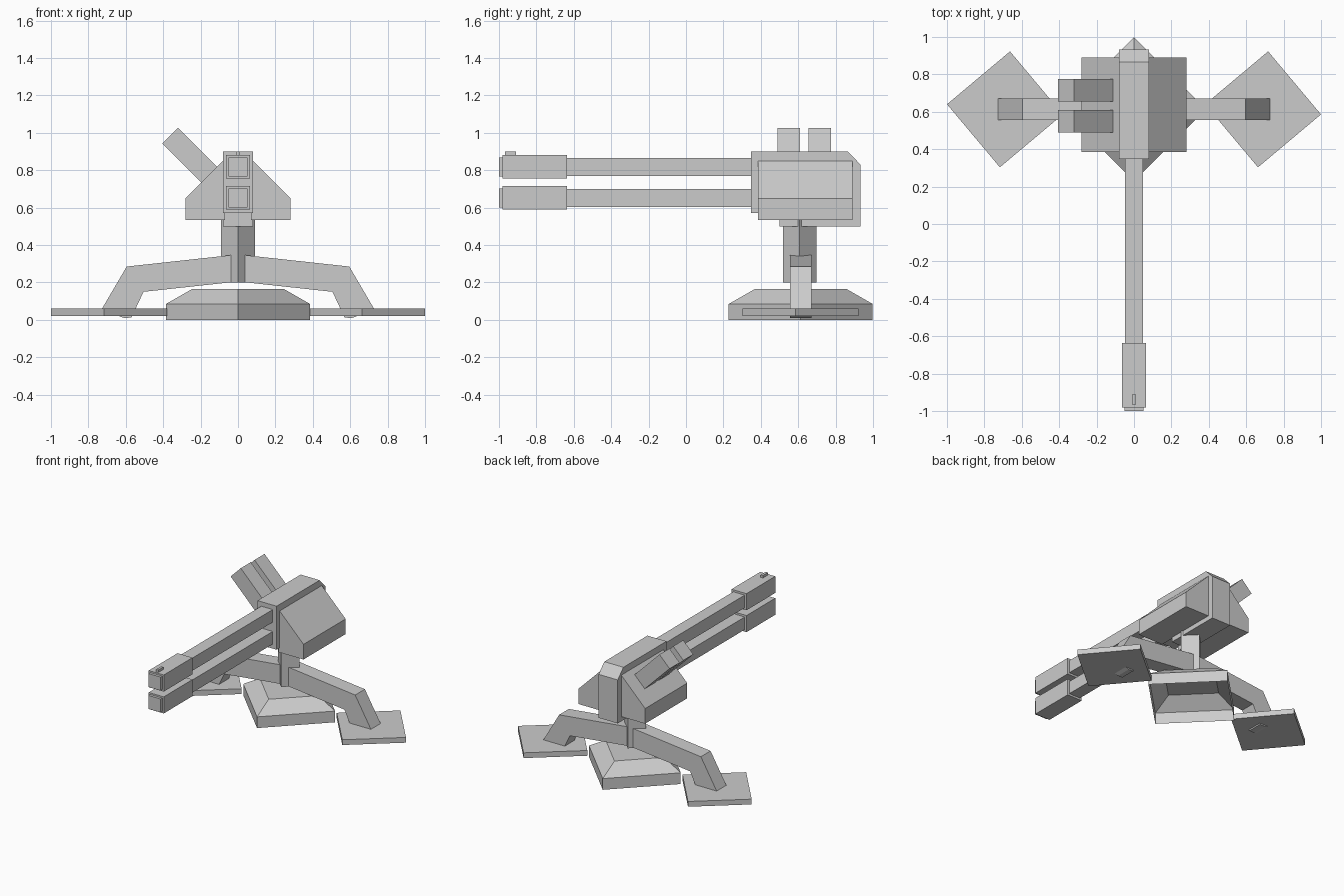
import bpy, bmesh, math
from mathutils import Vector

if "Cube" in bpy.data.objects:
    bpy.data.objects.remove(bpy.data.objects["Cube"], do_unlink=True)

grey = bpy.data.materials.new("light grey")
grey.use_nodes = True
grey.diffuse_color = (0.6, 0.6, 0.6, 1)
grey.node_tree.nodes["Principled BSDF"].inputs["Base Color"].default_value = (0.6, 0.6, 0.6, 1)

CENTRE_Y = 0.613   # axis of the stand


def finish(name, bm):
    bmesh.ops.recalc_face_normals(bm, faces=bm.faces)
    mesh = bpy.data.meshes.new(name)
    bm.to_mesh(mesh)
    bm.free()
    mesh.materials.append(grey)
    obj = bpy.data.objects.new(name, mesh)
    bpy.context.collection.objects.link(obj)
    return obj


def prism(name, profile, axis, start, end):
    """Extrude a profile: (x, z) points along y, or (y, z) points along x."""
    bm = bmesh.new()
    place = (lambda a, b, t: (a, t, b)) if axis == "y" else (lambda a, b, t: (t, a, b))
    face = bm.faces.new([bm.verts.new(place(a, b, start)) for a, b in profile])
    new = bmesh.ops.extrude_face_region(bm, geom=[face])["geom"]
    shift = Vector(place(0, 0, end - start))
    bmesh.ops.translate(bm, vec=shift, verts=[v for v in new if isinstance(v, bmesh.types.BMVert)])
    return finish(name, bm)


def box(name, xs, ys, zs):
    corners = [(xs[0], zs[0]), (xs[1], zs[0]), (xs[1], zs[1]), (xs[0], zs[1])]
    return prism(name, corners, "y", *ys)


def square_stack(name, centre, rings, angle, open_bottom=False):
    """Stack square rings of (corner radius, height) into one solid."""
    bm = bmesh.new()
    loops = []
    for radius, z in rings:
        turns = [math.radians(angle + 90 * i) for i in range(4)]
        loops.append([bm.verts.new((centre[0] + radius * math.cos(t),
                                    centre[1] + radius * math.sin(t), z)) for t in turns])
    for low, high in zip(loops, loops[1:]):
        for i in range(4):
            j = (i + 1) % 4
            bm.faces.new((low[i], low[j], high[j], high[i]))
    bm.faces.new(loops[-1])
    if not open_bottom:
        bm.faces.new(loops[0])
    return finish(name, bm)


# Stand: hollow base, post, legs and feet
square_stack("base", (0, CENTRE_Y), [(0.385, 0), (0.385, 0.085), (0.245, 0.165)], 0, True)
square_stack("post", (0, CENTRE_Y - 0.005), [(0.09, 0.2), (0.09, 0.54)], 0)
leg = [(0, 0.35), (0.595, 0.285), (0.73, 0.055), (0.61, 0.01),
       (0.57, 0.012), (0.505, 0.15), (0, 0.205)]
for side, sign in (("left", 1), ("right", -1)):
    prism(side + "_leg", [(sign * x, z) for x, z in leg], "y", CENTRE_Y - 0.058, CENTRE_Y + 0.058)
    square_stack(side + "_foot", (sign * 0.69, CENTRE_Y), [(0.311, 0.02), (0.311, 0.06)], 85)

# Gun housing with a cut front underside and a chamfered back
housing = [(0.348, 0.57), (0.348, 0.9), (0.865, 0.9), (0.933, 0.83),
           (0.933, 0.5), (0.5, 0.5), (0.5, 0.57)]
prism("housing", housing, "x", -0.08, 0.08)

# Sloped side covers
cover = [(0.07, 0.535), (0.28, 0.535), (0.28, 0.65), (0.08, 0.85), (0.07, 0.85)]
for side, sign in (("left", 1), ("right", -1)):
    prism(side + "_cover", [(sign * x, z) for x, z in cover], "y", 0.385, 0.89)

# Twin barrels with muzzles
for level, z in (("upper", 0.818), ("lower", 0.652)):
    for part, half, front, back in (("barrel", 0.048, -0.64, 0.36),
                                    ("muzzle", 0.063, -0.98, -0.635),
                                    ("muzzle_tip", 0.051, -1.0, -0.975)):
        box(f"{level}_{part}", (-half, half), (front, back), (z - half, z + half))
box("sight", (-0.009, 0.009), (-0.968, -0.908), (0.878, 0.9))

# Slanted feed boxes on the right cover
feed = [(-0.32, 1.027), (-0.405, 0.942), (-0.18, 0.717), (-0.095, 0.802)]
for place, start, end in (("front", 0.49, 0.61), ("back", 0.655, 0.775)):
    prism(place + "_feed_box", feed, "y", start, end)
